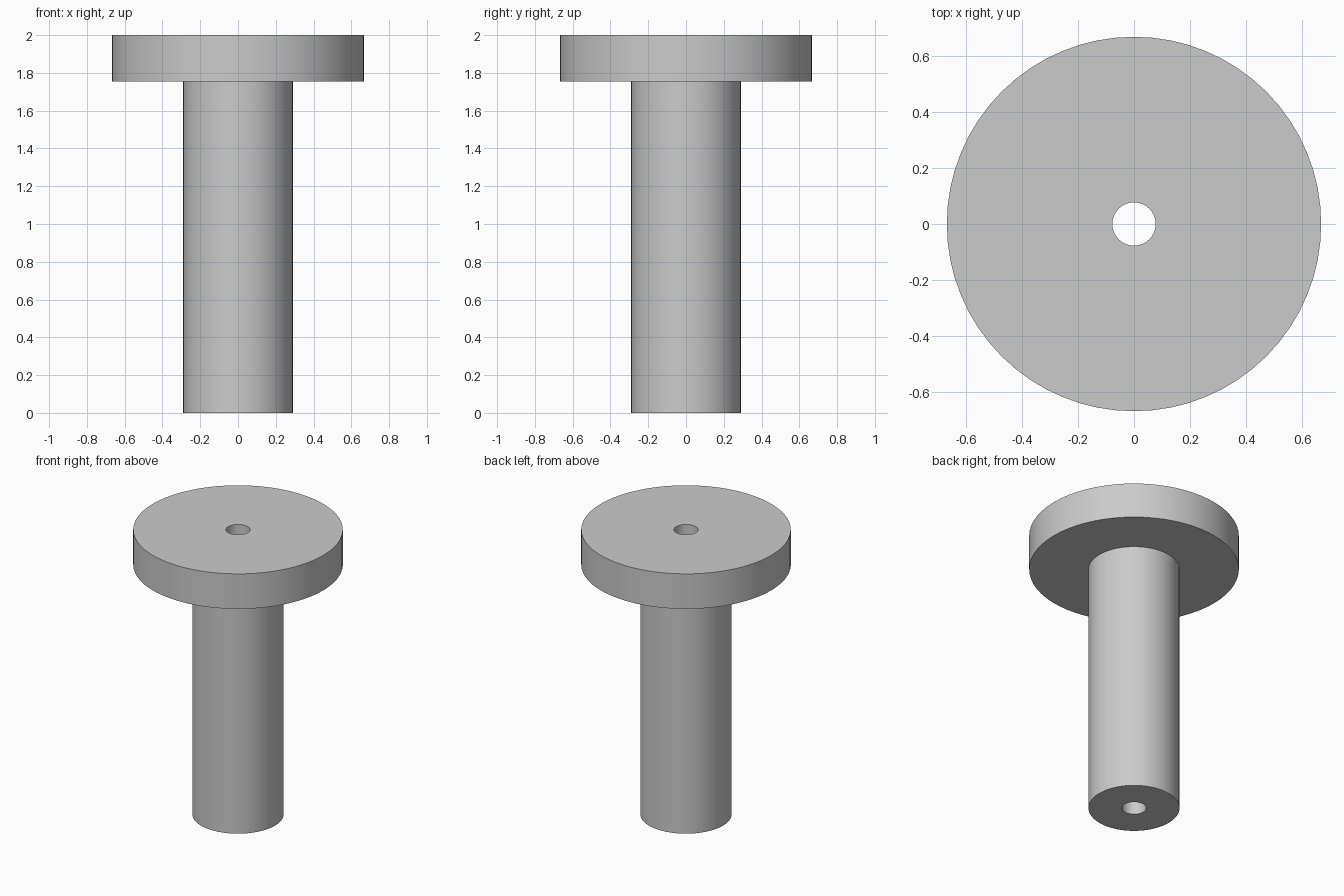
import bpy, bmesh, math

if "Cube" in bpy.data.objects:
    bpy.data.objects.remove(bpy.data.objects["Cube"])

SEGMENTS = 64
HEIGHT, FLANGE_BOTTOM = 2.0, 1.754
FLANGE_R, SHAFT_R, BORE_R = 0.667, 0.29, 0.077

# Plain grey material
grey = bpy.data.materials.new("plain grey")
grey.use_nodes = True
colour = (0.6, 0.6, 0.6, 1)
grey.diffuse_color = colour
bsdf = next(n for n in grey.node_tree.nodes if n.type == 'BSDF_PRINCIPLED')
bsdf.inputs["Base Color"].default_value = colour


def lathe(name, profile):
    """Revolve a closed (radius, height) profile around the z axis."""
    bm = bmesh.new()
    verts = [bm.verts.new((r, 0, z)) for r, z in profile]
    edges = [bm.edges.new((a, b)) for a, b in zip(verts, verts[1:] + verts[:1])]
    bmesh.ops.spin(bm, geom=verts + edges, cent=(0, 0, 0), axis=(0, 0, 1),
                   angle=math.tau, steps=SEGMENTS, use_merge=True)
    bmesh.ops.remove_doubles(bm, verts=bm.verts, dist=0.0001)
    bmesh.ops.recalc_face_normals(bm, faces=bm.faces)
    mesh = bpy.data.meshes.new(name)
    bm.to_mesh(mesh)
    bm.free()
    mesh.materials.append(grey)
    obj = bpy.data.objects.new(name, mesh)
    bpy.context.collection.objects.link(obj)
    bpy.ops.object.select_all(action='DESELECT')
    obj.select_set(True)
    bpy.context.view_layer.objects.active = obj
    bpy.ops.object.shade_smooth_by_angle(angle=math.radians(30))
    return obj


# Hollow shaft with a wide flange on top, bored right through
lathe("flanged_bushing", [
    (BORE_R, 0), (SHAFT_R, 0),
    (SHAFT_R, FLANGE_BOTTOM), (FLANGE_R, FLANGE_BOTTOM),
    (FLANGE_R, HEIGHT), (BORE_R, HEIGHT),
])
